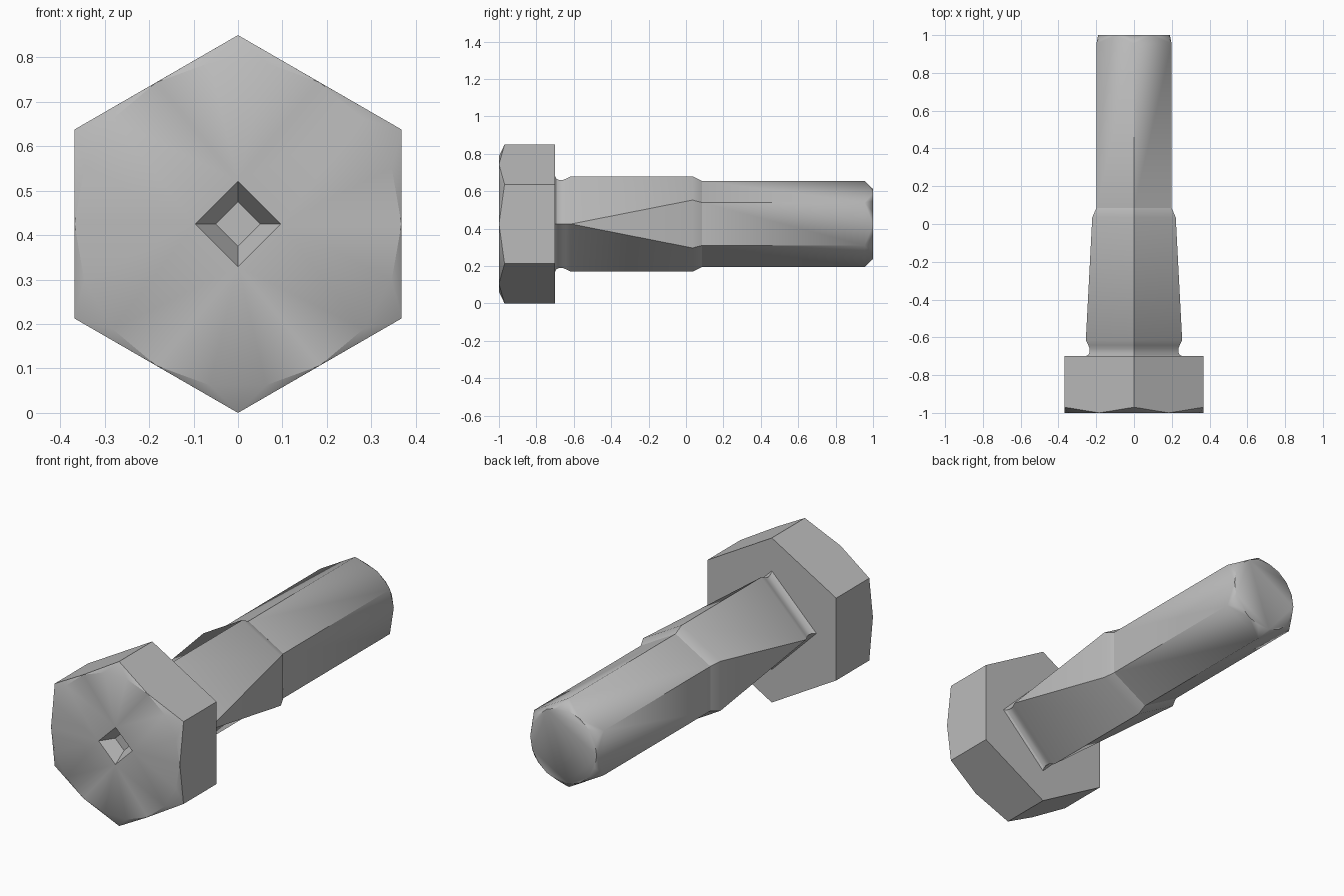
import bpy
import bmesh
from math import sin, cos, radians

cube = bpy.data.objects.get("Cube")
if cube:
    bpy.data.objects.remove(cube)

AXIS_Z = 0.425

steel = bpy.data.materials.new("grey_steel")
steel.use_nodes = True
grey = (0.5, 0.5, 0.5, 1)
steel.diffuse_color = grey
steel.node_tree.nodes["Principled BSDF"].inputs["Base Color"].default_value = grey


def point(bm, degrees, radius, y):
    """Vertex around the bolt axis, measured clockwise from straight up."""
    a = radians(degrees)
    return bm.verts.new((radius * sin(a), y, AXIS_Z + radius * cos(a)))


def ring(bm, angles, radius, y):
    return [point(bm, a, radius, y) for a in angles]


def bridge(bm, a, b):
    n = len(a)
    for i in range(n):
        j = (i + 1) % n
        bm.faces.new((a[i], a[j], b[j], b[i]))


def finish(bm, name, smooth_angle):
    bmesh.ops.remove_doubles(bm, verts=bm.verts[:], dist=0.0005)
    bmesh.ops.recalc_face_normals(bm, faces=bm.faces[:])
    mesh = bpy.data.meshes.new(name)
    bm.to_mesh(mesh)
    bm.free()
    mesh.materials.append(steel)
    obj = bpy.data.objects.new(name, mesh)
    bpy.context.collection.objects.link(obj)
    bpy.ops.object.select_all(action='DESELECT')
    obj.select_set(True)
    bpy.context.view_layer.objects.active = obj
    bpy.ops.object.shade_smooth_by_angle(angle=radians(smooth_angle))
    return obj


HEX = range(0, 360, 60)
RIM = [k + d for k in HEX for d in (-30, -10, 10)]


def chamfered_hex(bm, radius, y_base, y_corner, y_end, rim_radius):
    """Hexagonal bar whose corners are cut back to a round end rim."""
    base = ring(bm, HEX, radius, y_base)
    corners = ring(bm, HEX, radius, y_corner)
    rim = ring(bm, RIM, rim_radius, y_end)
    bridge(bm, base, corners)
    for k, corner in enumerate(corners):
        for s in range(3):
            bm.faces.new((corner, rim[3 * k + s], rim[(3 * k + s + 1) % len(rim)]))
        nxt = (k + 1) % len(corners)
        bm.faces.new((corner, corners[nxt], rim[3 * nxt]))
    return base, rim


# Hexagonal head with a tapered square recess in its face
bm = bmesh.new()
base, rim = chamfered_hex(bm, 0.425, -0.7, -0.97, -1, 0.368)
bm.faces.new(base)
SQUARE = range(0, 360, 90)
mouth = ring(bm, SQUARE, 0.096, -1)
floor = ring(bm, SQUARE, 0.05, -0.93)
bridge(bm, mouth, floor)
bm.faces.new(floor)
loops = []
for loop in (rim, mouth):
    for i, v in enumerate(loop):
        loops.append(bm.edges.get((v, loop[(i + 1) % len(loop)])))
bmesh.ops.triangle_fill(bm, use_beauty=True, edges=loops, normal=(0, -1, 0))
finish(bm, "hex_head", 30)

# Neck: grooved square section that blends into a hexagon
bm = bmesh.new()


def section(y, r, side_x, side_z):
    outline = ((0, r), (side_x, side_z), (side_x, -side_z),
               (0, -r), (-side_x, -side_z), (-side_x, side_z))
    return [bm.verts.new((x, y, AXIS_Z + z)) for x, z in outline]


groove = ((-0.7, 0.255), (-0.693, 0.242), (-0.68, 0.235), (-0.66, 0.235),
          (-0.642, 0.242), (-0.615, 0.255))
sections = [section(y, r, r, 0) for y, r in groove]
sections.append(section(0.035, 0.255, 0.221, 0.128))
sections.append(section(0.085, 0.23, 0.199, 0.115))
for a, b in zip(sections, sections[1:]):
    bridge(bm, a, b)
finish(bm, "tapered_neck", 30)

# Hexagonal shaft with a chamfered tip
bm = bmesh.new()
base, rim = chamfered_hex(bm, 0.23, 0.085, 0.955, 1, 0.19)
bm.faces.new(rim)
finish(bm, "hex_shaft", 52)
